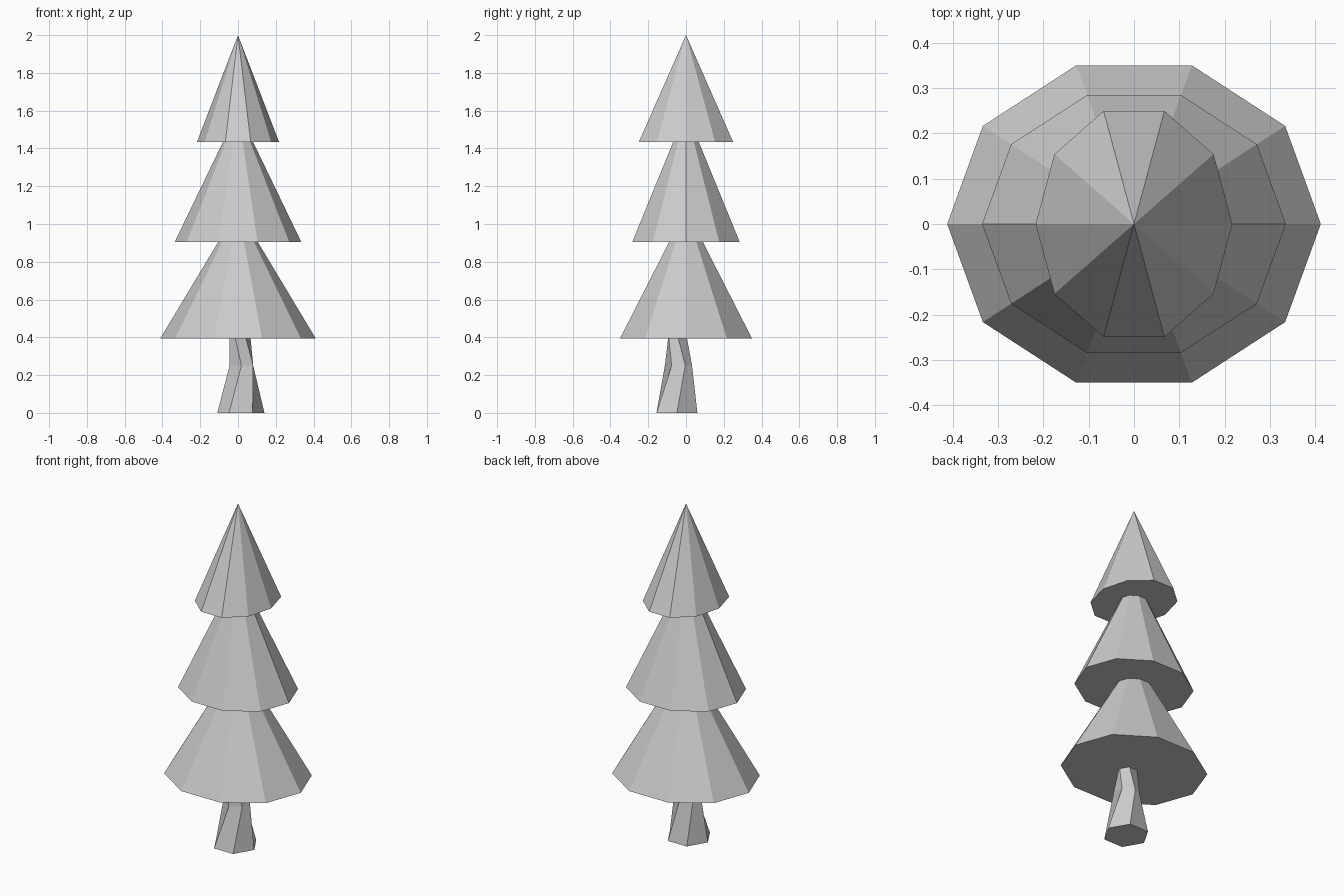
import bpy, bmesh
from math import sin, cos, radians, pi

if "Cube" in bpy.data.objects:
    bpy.data.objects.remove(bpy.data.objects["Cube"])


def make_object(name, bm):
    bmesh.ops.recalc_face_normals(bm, faces=bm.faces[:])
    mesh = bpy.data.meshes.new(name)
    bm.to_mesh(mesh)
    bm.free()
    obj = bpy.data.objects.new(name, mesh)
    bpy.context.collection.objects.link(obj)
    return obj


def ring(bm, n, cx, cy, z, rx, ry, turn=0.0):
    return [bm.verts.new((cx + rx * cos(2 * pi * i / n + radians(turn)),
                          cy + ry * sin(2 * pi * i / n + radians(turn)), z))
            for i in range(n)]


# Foliage tiers: ten-sided oval cones with flat closed undersides
def foliage(name, z, tip, rx, ry):
    bm = bmesh.new()
    base = ring(bm, 10, 0, 0, z, rx, ry)
    apex = bm.verts.new((0, 0, tip))
    bm.faces.new(base)
    for i in range(10):
        bm.faces.new((base[i], base[(i + 1) % 10], apex))
    make_object(name, bm)


foliage("lower_foliage", 0.393, 1.08, 0.412, 0.368)
foliage("middle_foliage", 0.905, 1.60, 0.335, 0.299)
foliage("top_foliage", 1.435, 2.0, 0.217, 0.262)

# Trunk: crooked six-sided post, twisted at the middle
bm = bmesh.new()
sections = [  # centre x, centre y, height, radius, turn
    (0.015, -0.048, 0.0, 0.125, 0),
    (0.018, -0.040, 0.25, 0.072, 30),
    (0.010, -0.045, 0.41, 0.055, 0),
]
rings = [ring(bm, 6, x, y, z, r, r, t) for x, y, z, r, t in sections]
bm.faces.new(rings[0])
bm.faces.new(rings[-1])
for a, b in zip(rings, rings[1:]):
    for i in range(6):
        j = (i + 1) % 6
        bm.faces.new((a[i], a[j], b[j], b[i]))
make_object("trunk", bm)
